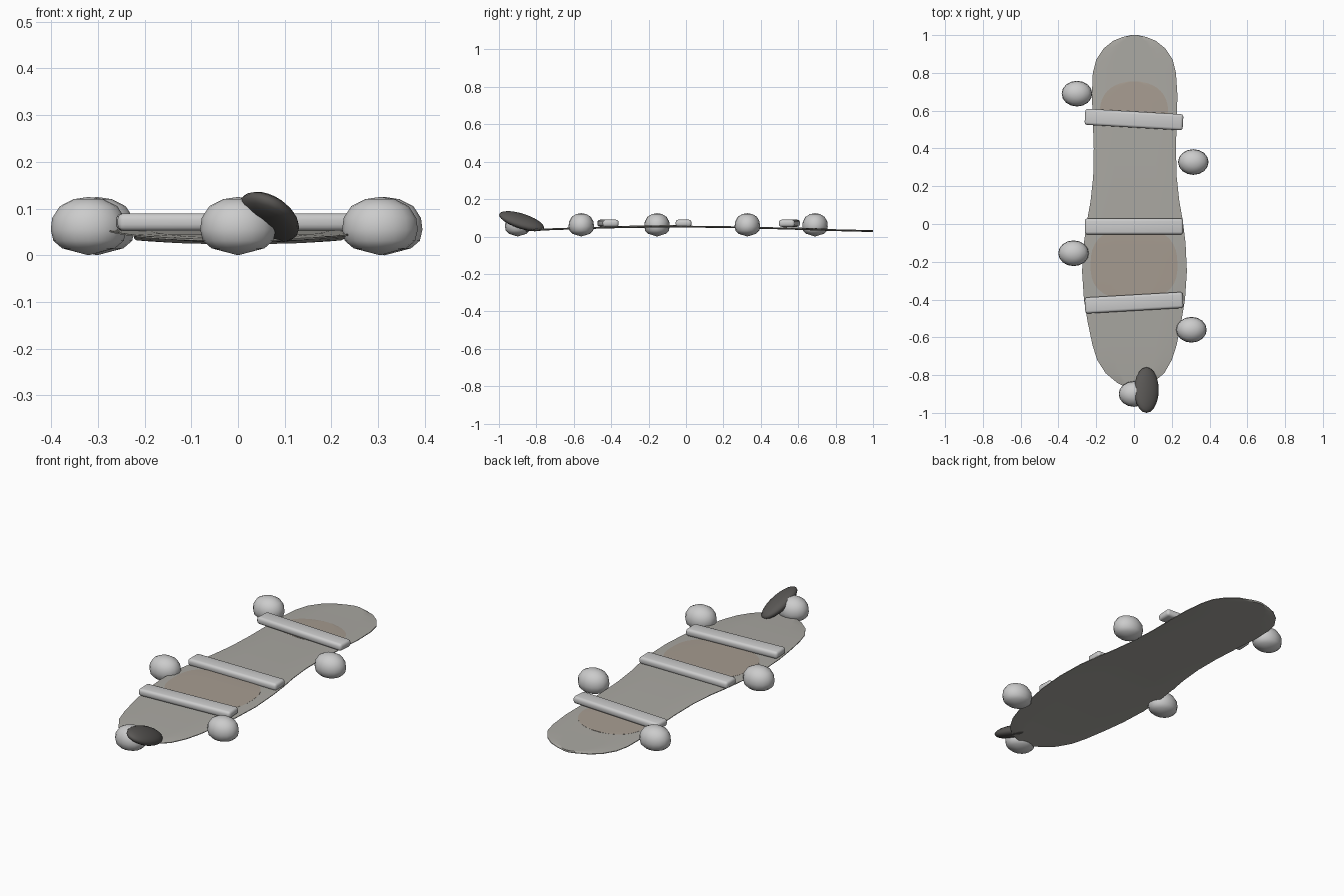
import bpy, bmesh, math
from mathutils import Matrix

if "Cube" in bpy.data.objects:
    bpy.data.objects.remove(bpy.data.objects["Cube"])


def material(name, rgba):
    m = bpy.data.materials.new(name)
    m.diffuse_color = rgba
    m.use_nodes = True
    m.node_tree.nodes["Principled BSDF"].inputs["Base Color"].default_value = m.diffuse_color
    return m


def finish(name, bm, mat=None, angle=40):
    bmesh.ops.recalc_face_normals(bm, faces=bm.faces)
    me = bpy.data.meshes.new(name)
    bm.to_mesh(me)
    bm.free()
    ob = bpy.data.objects.new(name, me)
    bpy.context.collection.objects.link(ob)
    if mat:
        me.materials.append(mat)
    bpy.ops.object.select_all(action='DESELECT')
    ob.select_set(True)
    bpy.context.view_layer.objects.active = ob
    bpy.ops.object.shade_smooth_by_angle(angle=math.radians(angle))
    return ob


def lerp(table, y, col):
    for a, b in zip(table, table[1:]):
        if y <= b[0]:
            t = (y - a[0]) / (b[0] - a[0])
            return a[col] + t * (b[col] - a[col])
    return table[-1][col]


# centre height of the arched sole along its length
ARCH = [(-0.87, 0.032), (-0.7, 0.040), (-0.4, 0.049), (-0.1, 0.054),
        (0.2, 0.051), (0.5, 0.044), (0.8, 0.034), (1.0, 0.029)]


def draped_slab(name, rows, half, lift, mat):
    """Thin closed slab from (y, left, right) rows, following the arch."""
    bm = bmesh.new()
    n = 8
    rings = []
    for y, xl, xr in rows:
        z = lerp(ARCH, y, 1) + lift
        ring = []
        for side in (1, -1):
            for i in range(n + 1):
                u = i / n if side > 0 else 1 - i / n
                edge = 0.35 if i in (0, n) else 1
                ring.append(bm.verts.new((xl + (xr - xl) * u, y,
                                          z + side * half * edge)))
        rings.append(ring)
    m = len(rings[0])
    for a, b in zip(rings, rings[1:]):
        for i in range(m):
            j = (i + 1) % m
            bm.faces.new((a[i], a[j], b[j], b[i]))
    bm.faces.new(rings[0])
    bm.faces.new(rings[-1])
    return finish(name, bm, mat)


sole_mat = material("sole_grey", (0.40, 0.39, 0.36, 0.85))
pad_mat = material("pad_brown", (0.38, 0.33, 0.28, 0.9))
dark_mat = material("dark_shell", (0.10, 0.095, 0.09, 1))

# sole
draped_slab("sole", [
    (-0.86, -0.05, 0.05), (-0.84, -0.09, 0.10), (-0.79, -0.15, 0.16),
    (-0.72, -0.195, 0.20), (-0.64, -0.22, 0.226), (-0.52, -0.245, 0.25),
    (-0.40, -0.265, 0.27), (-0.25, -0.275, 0.28), (-0.10, -0.265, 0.273),
    (0.02, -0.248, 0.258), (0.12, -0.23, 0.24), (0.25, -0.216, 0.226),
    (0.40, -0.213, 0.222), (0.55, -0.218, 0.226), (0.68, -0.223, 0.23),
    (0.80, -0.218, 0.222), (0.87, -0.20, 0.205), (0.93, -0.16, 0.165),
    (0.97, -0.11, 0.115), (0.99, -0.06, 0.065), (1.0, -0.015, 0.02)],
    0.005, 0, sole_mat)


# worn pads lying on the sole
def pad(name, y0, y1, yc, half_w, power):
    rows = []
    for i in range(17):
        y = y0 + (y1 - y0) * (0.5 - 0.5 * math.cos(math.pi * i / 16))
        r = (y1 - yc) if y > yc else (yc - y0)
        w = half_w * max(0.02, 1 - (abs(y - yc) / r) ** power) ** (1 / power)
        rows.append((y, -w, w))
    draped_slab(name, rows, 0.001, 0.006, pad_mat)


pad("rear_pad", -0.40, -0.02, -0.22, 0.23, 2.6)
pad("front_pad", 0.52, 0.755, 0.60, 0.18, 2.2)

# straps across the sole
for name, y, deg in (("front_strap", 0.553, -3.3), ("middle_strap", -0.013, 0),
                     ("rear_strap", -0.417, 3.3)):
    bm = bmesh.new()
    bmesh.ops.create_cube(bm, size=1)
    bmesh.ops.scale(bm, vec=(0.52, 0.085, 0.038), verts=bm.verts)
    bmesh.ops.bevel(bm, geom=bm.edges[:], offset=0.014, segments=3,
                    profile=0.5, affect='EDGES')
    ob = finish(name, bm)
    ob.location = (0, y, 0.071)
    ob.rotation_euler.z = math.radians(deg)

# flattened balls around the sole
PROFILE = [(0.7, 0.015), (0.93, 0.031), (1, 0.055), (0.96, 0.08),
           (0.76, 0.105), (0.4, 0.12)]
for k, (x, y) in enumerate([(-0.302, 0.69), (0.314, 0.328), (-0.32, -0.155),
                            (0.304, -0.56), (0, -0.90)]):
    bm = bmesh.new()
    seg = 16
    rings = [[bm.verts.new((0.081 * r * math.cos(2 * math.pi * i / seg),
                            0.068 * r * math.sin(2 * math.pi * i / seg), z))
              for i in range(seg)] for r, z in PROFILE]
    low, top = bm.verts.new((0, 0, 0)), bm.verts.new((0, 0, 0.125))
    for i in range(seg):
        j = (i + 1) % seg
        for a, b in zip(rings, rings[1:]):
            bm.faces.new((a[i], a[j], b[j], b[i]))
        bm.faces.new((low, rings[0][j], rings[0][i]))
        bm.faces.new((top, rings[-1][i], rings[-1][j]))
    finish(f"ball_{k + 1}", bm, angle=60).location = (x, y, 0)

# dark tilted shell at the front end
bm = bmesh.new()
bmesh.ops.create_uvsphere(bm, u_segments=20, v_segments=12, radius=1)
tilt = Matrix(((0.065, 0, 0, 0.066), (0, 0.121, 0, -0.879),
               (-0.022, -0.034, 0.036, 0.082), (0, 0, 0, 1)))
bmesh.ops.transform(bm, matrix=tilt, verts=bm.verts)
finish("dark_shell", bm, dark_mat, 60)
